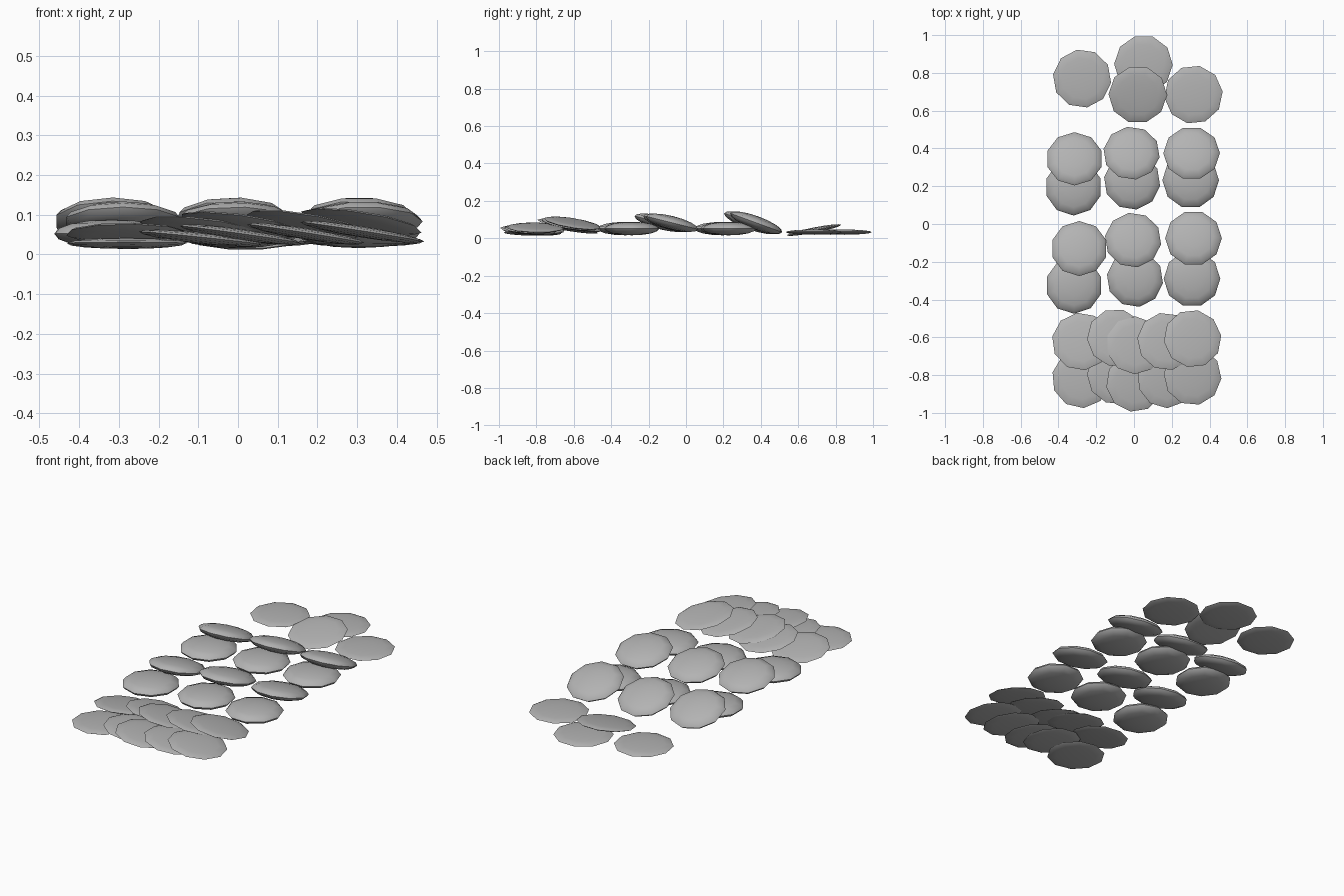
import bpy, bmesh
from math import radians
from mathutils import Matrix

cube = bpy.data.objects.get("Cube")
if cube:
    bpy.data.objects.remove(cube)

grey = bpy.data.materials.new("stone grey")
grey.use_nodes = True
colour = (0.45, 0.45, 0.45, 1)
grey.diffuse_color = colour
grey.node_tree.nodes["Principled BSDF"].inputs["Base Color"].default_value = colour


def stone(name, x, y, z, half, tilt_x=0, tilt_y=0, spin=0, radius=0.155):
    """Ten-sided flattened stone, leaning by the given angles."""
    bm = bmesh.new()
    bmesh.ops.create_uvsphere(bm, u_segments=10, v_segments=8, radius=1)
    shape = Matrix.Diagonal((radius, radius, half, 1)) @ Matrix.Rotation(radians(spin), 4, 'Z')
    bmesh.ops.transform(bm, matrix=shape, verts=bm.verts)
    mesh = bpy.data.meshes.new(name)
    bm.to_mesh(mesh)
    bm.free()
    mesh.materials.append(grey)
    obj = bpy.data.objects.new(name, mesh)
    bpy.context.collection.objects.link(obj)
    obj.location = (x, y, z)
    obj.rotation_euler = (radians(tilt_x), radians(tilt_y), 0)
    bpy.ops.object.select_all(action='DESELECT')
    obj.select_set(True)
    bpy.context.view_layer.objects.active = obj
    bpy.ops.object.shade_smooth_by_angle(angle=radians(60))


# Back group: three flat thin stones and one propped up
THIN, THICK = 0.014, 0.036
for i, (x, y) in enumerate([(-0.275, 0.77), (0.05, 0.845), (0.315, 0.685)]):
    stone("back_flat_stone", x, y, 0.033, THIN, spin=10 + 7 * i)
stone("back_leaning_stone", 0.02, 0.685, 0.044, THIN, tilt_x=11, spin=17)

# Middle rows: thick stones, each with another leaning on its rear
rows = [
    ("flat", 0.052, 0, [(-0.32, 0.195), (-0.01, 0.225), (0.3, 0.232)]),
    ("leaning", 0.083, -20, [(-0.315, 0.345), (-0.013, 0.375), (0.305, 0.375)]),
    ("flat", 0.052, 0, [(-0.318, -0.325), (0.005, -0.29), (0.307, -0.29)]),
    ("leaning", 0.083, -14, [(-0.29, -0.13), (-0.005, -0.085), (0.315, -0.075)]),
]
for kind, z, tilt, spots in rows:
    for i, (x, y) in enumerate(spots):
        stone("middle_" + kind + "_stone", x, y, z, THICK, tilt, spin=9 * i, radius=0.15)

# Front group: two shingled rows of thin stones, the right one lowest
columns = [(-0.28, 0.0, 0, 0), (-0.095, 0.02, 0.013, 6), (0.005, -0.02, 0.022, 8),
           (0.17, 0.0, 0.024, 9), (0.31, 0.015, 0.029, 9)]
for i, (x, shift, lift, lean) in enumerate(columns):
    stone("front_lower_stone", x, -0.82 + shift, 0.028 + lift, THIN, -1, lean, 5 + 11 * i)
    stone("front_upper_stone", x, -0.622 + shift, 0.052 + lift, THIN, -9, lean, 8 + 13 * i)
